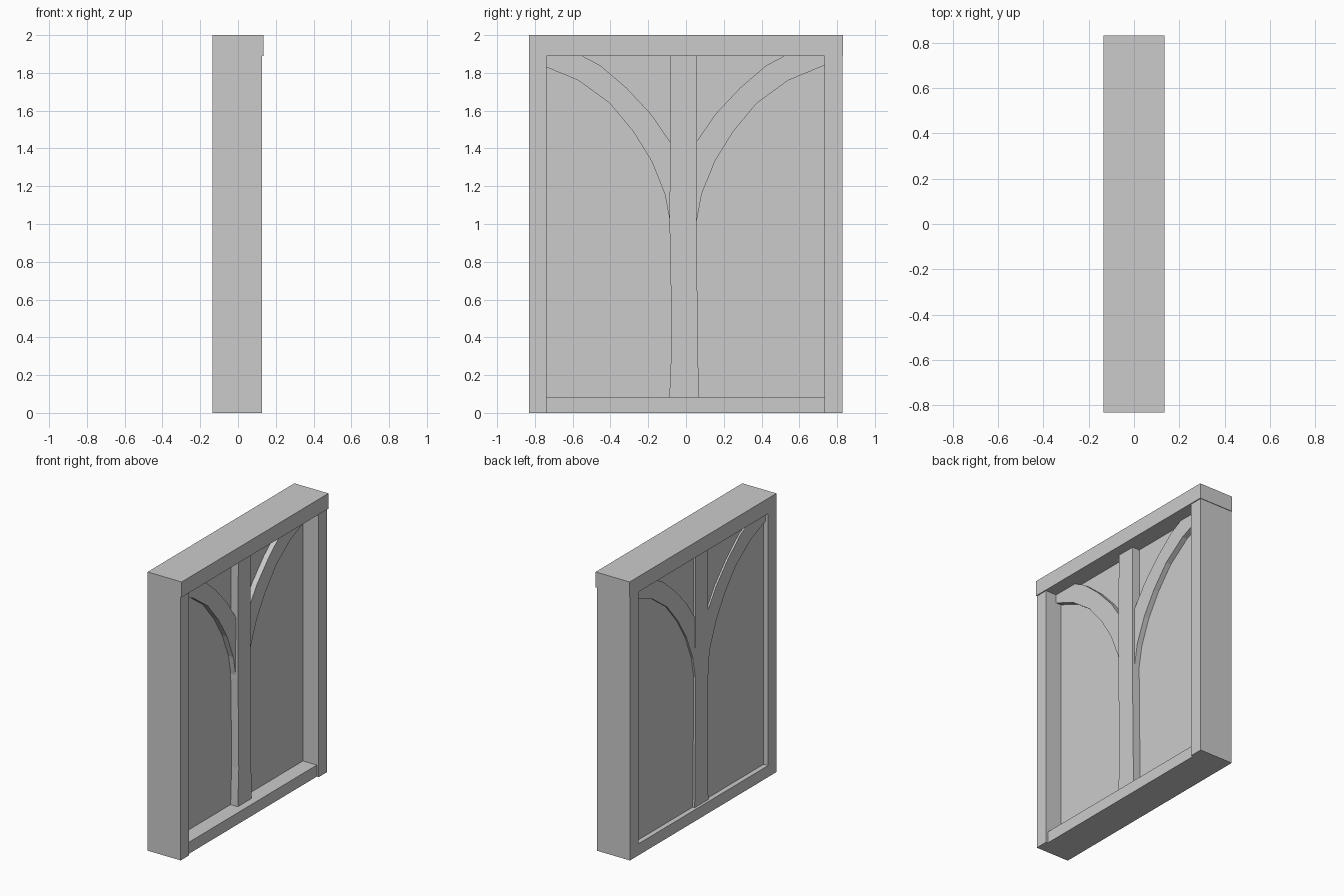
import bpy
import bmesh

cube = bpy.data.objects.get("Cube")
if cube:
    bpy.data.objects.remove(cube, do_unlink=True)

grey = bpy.data.materials.new("plain grey")
grey.use_nodes = True
grey.diffuse_color = (0.6, 0.6, 0.6, 1)
grey.node_tree.nodes["Principled BSDF"].inputs["Base Color"].default_value = (0.6, 0.6, 0.6, 1)


def slab(name, outline, x0, x1):
    """Extrude a (y, z) outline from x0 to x1."""
    bm = bmesh.new()
    face = bm.faces.new([bm.verts.new((x0, y, z)) for y, z in outline])
    extruded = bmesh.ops.extrude_face_region(bm, geom=[face])["geom"]
    for v in extruded:
        if isinstance(v, bmesh.types.BMVert):
            v.co.x = x1
    bmesh.ops.recalc_face_normals(bm, faces=bm.faces)
    mesh = bpy.data.meshes.new(name)
    bm.to_mesh(mesh)
    bm.free()
    mesh.materials.append(grey)
    obj = bpy.data.objects.new(name, mesh)
    bpy.context.collection.objects.link(obj)


def box(name, x0, x1, y0, y1, z0, z1):
    slab(name, [(y0, z0), (y1, z0), (y1, z1), (y0, z1)], x0, x1)


SILL, HEAD = 0.083, 1.89
BACK = -0.135

# Frame
box("top_beam", BACK, 0.135, -0.832, 0.832, HEAD, 2.0)
box("right_jamb", BACK, 0.128, -0.832, -0.738, 0, HEAD)
box("left_jamb", BACK, 0.128, 0.732, 0.828, 0, HEAD)
box("sill", BACK, 0.113, -0.738, 0.732, 0, SILL)

# Infill panel
box("panel", -0.1, 0.003, -0.738, 0.732, SILL, HEAD)

# Slightly crooked central post
post = [(-0.088, SILL), (-0.077, 0.35), (-0.081, 0.7), (-0.087, 1.0), (-0.082, HEAD),
        (0.058, HEAD), (0.056, 1.0), (0.06, 0.6), (0.067, SILL)]
slab("centre_post", post, -0.116, 0.06)

# Curved braces, mirrored about the post's middle
lower = [(0.05, 0.98), (0.07, 1.01), (0.098, 1.16), (0.169, 1.335), (0.265, 1.49),
         (0.39, 1.64), (0.555, 1.76), (0.748, 1.84)]
upper = [(0.748, HEAD), (0.535, HEAD), (0.44, 1.84), (0.3, 1.72), (0.169, 1.58),
         (0.07, 1.435), (0.05, 1.41)]
for name, side in (("left_brace", 1), ("right_brace", -1)):
    slab(name, [(side * u - 0.0145, z) for u, z in lower + upper], -0.113, 0.042)
